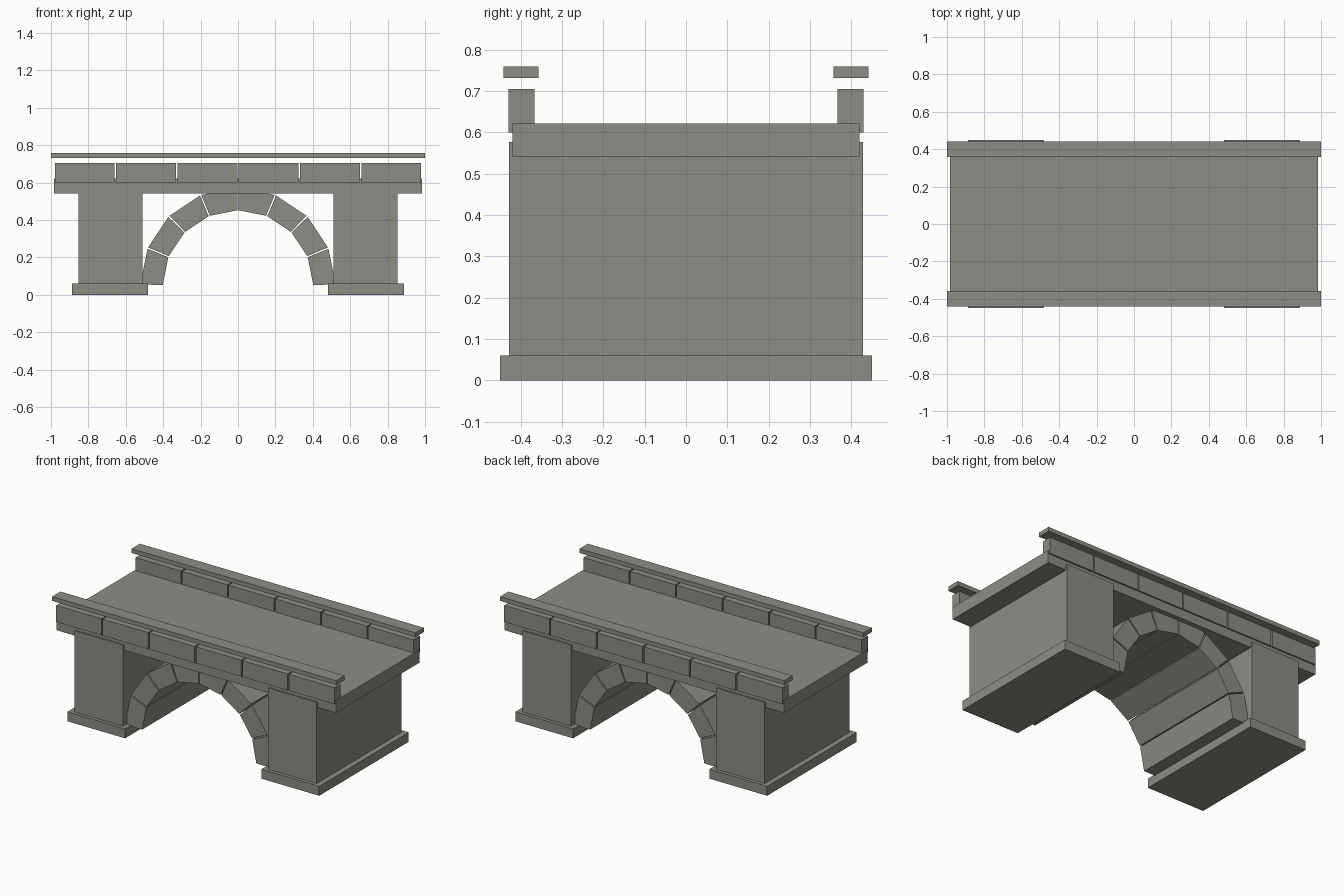
import bpy, bmesh, math

default = bpy.data.objects.get("Cube")
if default:
    bpy.data.objects.remove(default, do_unlink=True)

# Single weathered stone colour
COLOUR = (0.27, 0.265, 0.235, 1.0)
stone = bpy.data.materials.new("grey_stone")
stone.use_nodes = True
stone.diffuse_color = COLOUR
stone.node_tree.nodes["Principled BSDF"].inputs["Base Color"].default_value = COLOUR


def prism(name, profile, y0, y1):
    """Extrude an x-z outline along y."""
    bm = bmesh.new()
    face = bm.faces.new([bm.verts.new((x, y0, z)) for x, z in profile])
    ext = bmesh.ops.extrude_face_region(bm, geom=[face])
    verts = [g for g in ext["geom"] if isinstance(g, bmesh.types.BMVert)]
    bmesh.ops.translate(bm, verts=verts, vec=(0, y1 - y0, 0))
    bmesh.ops.recalc_face_normals(bm, faces=bm.faces)
    mesh = bpy.data.meshes.new(name)
    bm.to_mesh(mesh)
    bm.free()
    mesh.materials.append(stone)
    obj = bpy.data.objects.new(name, mesh)
    bpy.context.collection.objects.link(obj)
    return obj


def block(name, x0, x1, y0, y1, z0, z1):
    return prism(name, [(x0, z0), (x1, z0), (x1, z1), (x0, z1)], y0, y1)


# Road deck
block("deck", -0.985, 0.985, -0.42, 0.42, 0.542, 0.622)

# Piers and their footings
for side, s in (("left", 1), ("right", -1)):
    x0, x1 = sorted((s * 0.51, s * 0.853))
    block(side + "_pier", x0, x1, -0.428, 0.428, 0.03, 0.577)
    x0, x1 = sorted((s * 0.48, s * 0.887))
    block(side + "_footing", x0, x1, -0.45, 0.45, 0, 0.06)

# Arch ring of wedge stones with narrow joints
STONES, INNER, OUTER, SPRING = 8, 0.402, 0.522, 0.05
step = math.pi / STONES
joint = 0.008
for i in range(STONES):
    a = i * step + joint
    b = (i + 1) * step - joint
    corners = [(INNER, a), (OUTER, a), (OUTER, b), (INNER, b)]
    outline = [(r * math.cos(t), SPRING + r * math.sin(t)) for r, t in corners]
    prism(f"arch_stone_{i + 1}", outline, -0.39, 0.39)

# Parapet stones and raised coping rails along both edges
COUNT, HALF, GAP = 6, 0.983, 0.004
width = 2 * HALF / COUNT
for side, s in (("front", -1), ("back", 1)):
    y0, y1 = sorted((s * 0.367, s * 0.43))
    for i in range(COUNT):
        x = -HALF + i * width
        block(f"{side}_parapet_stone_{i + 1}", x + GAP, x + width - GAP, y0, y1, 0.6, 0.705)
    y0, y1 = sorted((s * 0.357, s * 0.441))
    block(side + "_coping", -1, 1, y0, y1, 0.732, 0.759)
